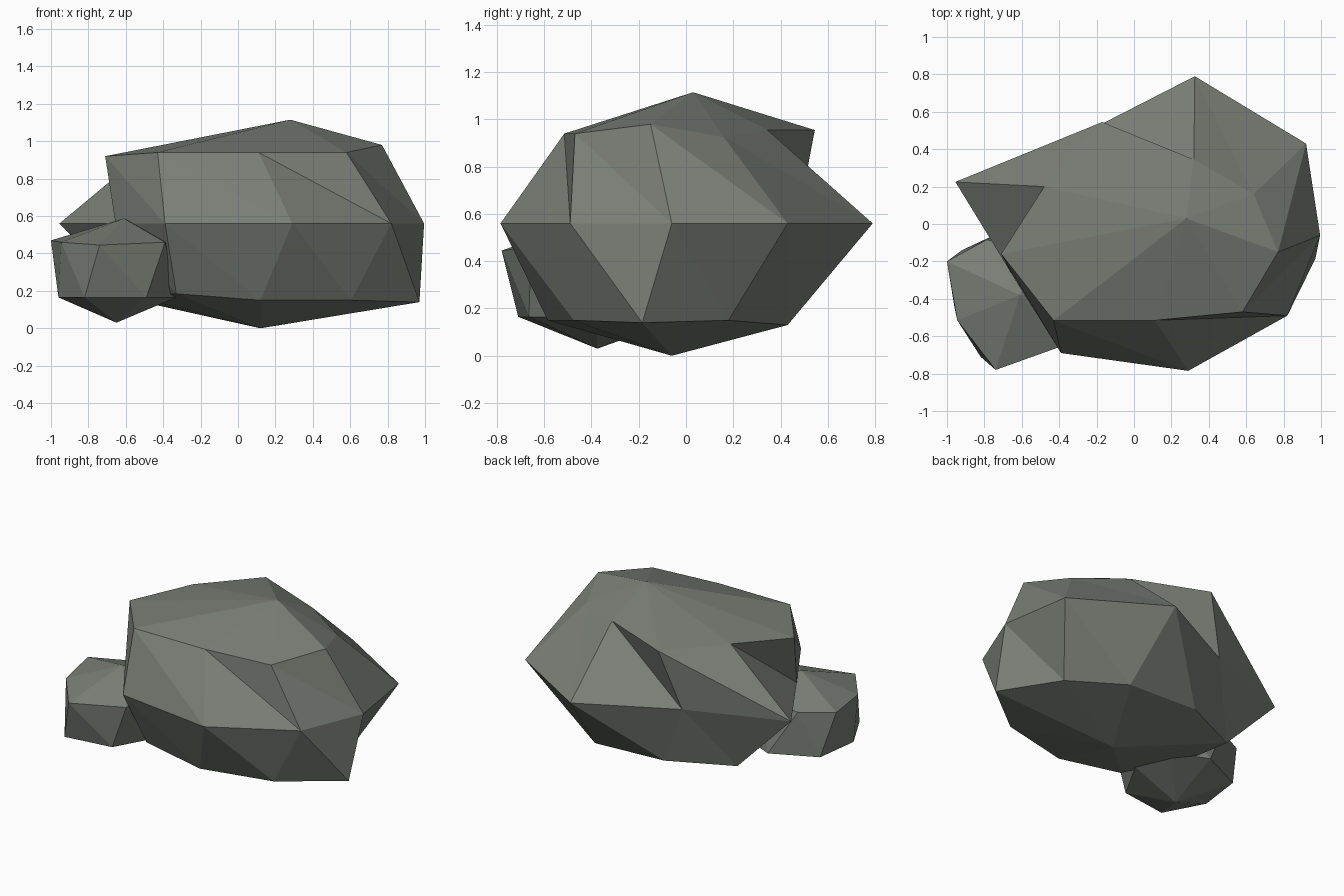
import bpy

# One flat stone colour
stone = bpy.data.materials.new("grey_green_stone")
stone.diffuse_color = (0.19, 0.21, 0.18, 1.0)


def make_rock(name, top, rings, bottom):
    """Closed low-poly boulder: two poles and stacked uneven rings.
    Rings run clockwise from above; each is (height, [(x, y) or (x, y, z)])."""
    n = len(rings[0][1])
    verts = [top, bottom]
    for z, pts in rings:
        verts += [(p[0], p[1], p[2] if len(p) > 2 else z) for p in pts]

    def at(r, i):
        return 2 + r * n + i % n

    faces = []
    last = len(rings) - 1
    for i in range(n):
        faces.append((0, at(0, i + 1), at(0, i)))
        faces.append((1, at(last, i), at(last, i + 1)))
        for r in range(last):
            faces.append((at(r, i), at(r, i + 1), at(r + 1, i)))
            faces.append((at(r, i + 1), at(r + 1, i + 1), at(r + 1, i)))
    mesh = bpy.data.meshes.new(name)
    mesh.from_pydata(verts, [], faces)
    mesh.materials.append(stone)
    mesh.update()
    obj = bpy.data.objects.new(name, mesh)
    bpy.context.collection.objects.link(obj)
    return obj


# Large boulder: nine-sided, shoulder, waist and foot rings
make_rock(
    "large_boulder", (0.28, 0.03, 1.115),
    [(0.94, [(0.77, -0.15, 0.98), (0.58, -0.47), (0.11, -0.515),
             (-0.43, -0.515), (-0.71, -0.16, 0.92), (-0.48, 0.20, 0.955),
             (-0.17, 0.545, 0.955), (0.32, 0.345, 0.955), (0.64, 0.16, 0.925)]),
     (0.56, [(0.995, -0.06), (0.82, -0.49), (0.29, -0.785),
             (-0.39, -0.69), (-0.655, -0.265), (-0.955, 0.225),
             (-0.30, 0.47), (0.325, 0.79), (0.92, 0.43)]),
     (0.15, [(0.97, -0.185, 0.14), (0.605, -0.475), (0.12, -0.585),
             (-0.33, -0.52, 0.185), (-0.535, -0.01, 0.165), (-0.555, 0.235),
             (-0.135, 0.43), (0.39, 0.43, 0.13), (0.72, 0.18)])],
    (0.12, -0.06, 0.0))

# Small boulder: seven-sided, leaning against the front left
make_rock(
    "small_boulder", (-0.61, -0.38, 0.587),
    [(0.46, [(-0.39, -0.655), (-0.74, -0.78, 0.445), (-0.945, -0.515),
             (-1.0, -0.2, 0.47), (-0.79, -0.085), (-0.50, -0.12),
             (-0.36, -0.36)]),
     (0.165, [(-0.49, -0.665), (-0.82, -0.71), (-0.96, -0.445),
              (-0.92, -0.14), (-0.62, 0.0), (-0.40, -0.10),
              (-0.33, -0.38)])],
    (-0.65, -0.375, 0.03))
